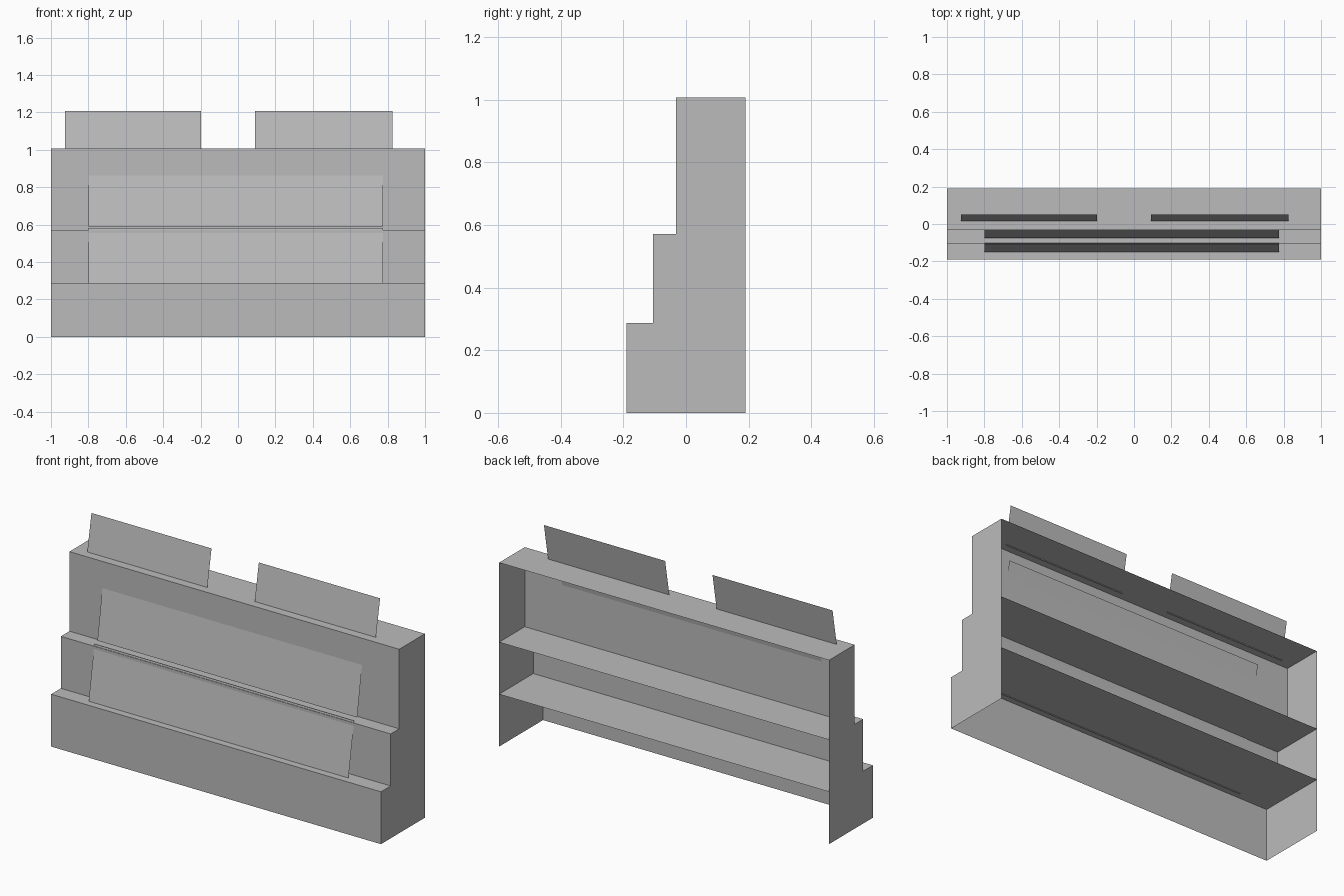
import bpy
import bmesh

cube = bpy.data.objects.get("Cube")
if cube:
    bpy.data.objects.remove(cube, do_unlink=True)

grey = bpy.data.materials.new("plain grey")
grey.use_nodes = True
grey.diffuse_color = (0.5, 0.5, 0.5, 1)
grey.node_tree.nodes["Principled BSDF"].inputs["Base Color"].default_value = (0.5, 0.5, 0.5, 1)

HALF, BACK = 1.0, 0.19


def finish(name, bm):
    mesh = bpy.data.meshes.new(name)
    bm.to_mesh(mesh)
    bm.free()
    mesh.materials.append(grey)
    obj = bpy.data.objects.new(name, mesh)
    bpy.context.collection.objects.link(obj)


def sheet(name, x0, x1, path):
    """Sweep a (y, z) path across x as a thin sheet."""
    bm = bmesh.new()
    rows = [[bm.verts.new((x, y, z)) for x in (x0, x1)] for y, z in path]
    for a, b in zip(rows, rows[1:]):
        bm.faces.new((a[0], a[1], b[1], b[0]))
    finish(name, bm)


# Stepped front and top, open at the back and underneath
steps = [(-0.19, 0), (-0.19, 0.287), (-0.106, 0.287), (-0.106, 0.572),
         (-0.032, 0.572), (-0.032, 1.008), (BACK, 1.008)]
sheet("stepped_front", -HALF, HALF, steps)

# Inner shelves carry each tread through to the back
for name, tread in (("lower_shelf", steps[2]), ("upper_shelf", steps[4])):
    sheet(name, -HALF, HALF, [tread, (BACK, tread[1])])

# Side walls share the stepped outline
for name, x in (("right_side", -HALF), ("left_side", HALF)):
    bm = bmesh.new()
    outline = [bm.verts.new((x, y, z)) for y, z in steps + [(BACK, 0)]]
    face = bm.faces.new(outline if x < 0 else outline[::-1])
    face.normal_update()
    finish(name, bm)

# Leaning display panels
sheet("lower_panel", -0.8, 0.775, [(-0.151, 0.282), (-0.1015, 0.583)])
sheet("middle_panel", -0.8, 0.775, [(-0.075, 0.59), (-0.018, 0.95)])
for name, x0, x1 in (("top_right_panel", -0.925, -0.197), ("top_left_panel", 0.09, 0.825)):
    sheet(name, x0, x1, [(0.015, 1.003), (0.052, 1.208)])
